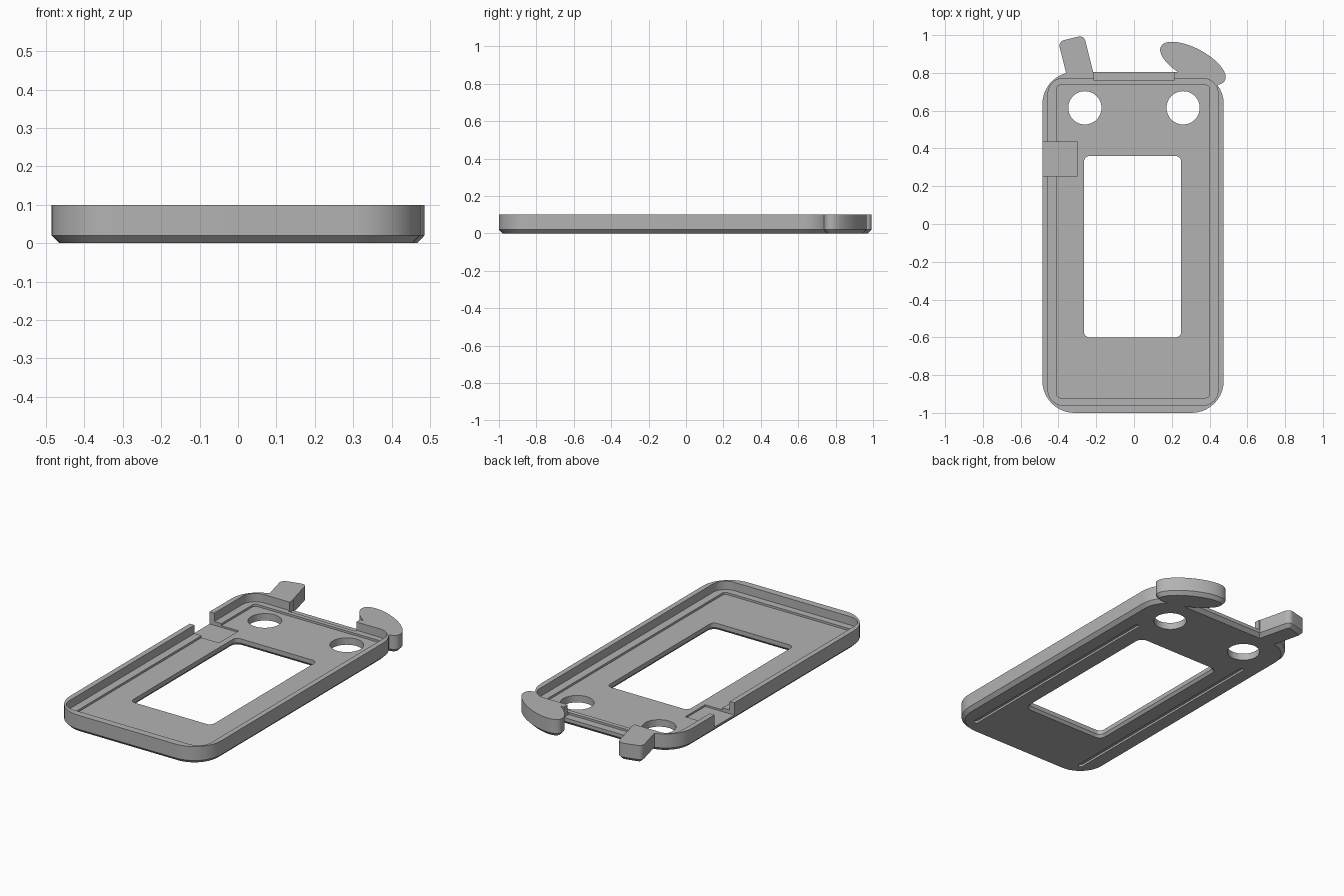
import bpy, bmesh, math
from mathutils import Vector, Matrix

old = bpy.data.objects.get("Cube")
if old:
    bpy.data.objects.remove(old, do_unlink=True)

grey = bpy.data.materials.new("plain grey")
grey.use_nodes = True
COLOUR = (0.45, 0.45, 0.45, 1)
grey.diffuse_color = COLOUR
grey.node_tree.nodes["Principled BSDF"].inputs["Base Color"].default_value = COLOUR


def rounded(x0, x1, y0, y1, r, grow=0, steps=10):
    """Rounded rectangle outline, optionally offset outwards."""
    corners = [(x1 - r, y1 - r), (x0 + r, y1 - r), (x0 + r, y0 + r), (x1 - r, y0 + r)]
    r += grow
    pts = []
    for k, (cx, cy) in enumerate(corners):
        for i in range(steps + 1):
            a = math.pi / 2 * (k + i / steps)
            pts.append(Vector((cx + r * math.cos(a), cy + r * math.sin(a), 0)))
    return pts


def oval(cx, cy, rx, ry, steps=48):
    return [Vector((cx + rx * math.cos(2 * math.pi * i / steps),
                    cy + ry * math.sin(2 * math.pi * i / steps), 0)) for i in range(steps)]


def turned(pts, degrees, cx, cy):
    m = Matrix.Translation((cx, cy, 0)) @ Matrix.Rotation(math.radians(degrees), 4, 'Z')
    return [m @ p for p in pts]


def solid(name, *sections):
    """Loft a closed solid through (outline, height) sections."""
    bm = bmesh.new()
    rings = [[bm.verts.new((p.x, p.y, z)) for p in pts] for pts, z in sections]
    bm.faces.new(rings[0][::-1])
    bm.faces.new(rings[-1])
    for low, high in zip(rings, rings[1:]):
        n = len(low)
        for i in range(n):
            j = (i + 1) % n
            bm.faces.new((low[i], low[j], high[j], high[i]))
    bmesh.ops.recalc_face_normals(bm, faces=bm.faces)
    mesh = bpy.data.meshes.new(name)
    bm.to_mesh(mesh)
    bm.free()
    mesh.materials.append(grey)
    obj = bpy.data.objects.new(name, mesh)
    bpy.context.collection.objects.link(obj)
    return obj


def combine(target, other, operation):
    mod = target.modifiers.new(operation.lower(), 'BOOLEAN')
    mod.operation, mod.solver, mod.object = operation, 'EXACT', other
    bpy.context.view_layer.objects.active = target
    bpy.ops.object.modifier_apply(modifier=mod.name)
    bpy.data.objects.remove(other, do_unlink=True)


TOP, LEDGE, FLOOR, SLOT = 0.1, 0.052, 0.04, 0.03
CHAMFER = 0.02
ABOVE = 0.2

# Tray body with a chamfered underside
outer = (-0.485, 0.475, -1.0, 0.805, 0.17)
case = solid("case_tray", (rounded(*outer, grow=-CHAMFER), 0),
             (rounded(*outer), CHAMFER), (rounded(*outer), TOP))

# Slanted tab and tilted oval lug on the back edge
tab = (-0.07, 0.07, -0.13, 0.115, 0.03)
combine(case, solid("tab",
                    (turned(rounded(*tab, grow=-CHAMFER), 14, -0.305, 0.871), 0),
                    (turned(rounded(*tab), 14, -0.305, 0.871), CHAMFER),
                    (turned(rounded(*tab), 14, -0.305, 0.871), TOP)), 'UNION')
combine(case, solid("lug",
                    (turned(oval(0, 0, 0.172, 0.06), -28, 0.312, 0.85), 0),
                    (turned(oval(0, 0, 0.192, 0.08), -28, 0.312, 0.85), CHAMFER),
                    (turned(oval(0, 0, 0.192, 0.08), -28, 0.312, 0.85), TOP)), 'UNION')

# Stepped recess: ledge, then floor
for name, shape, z in (("recess", (-0.455, 0.445, -0.96, 0.77, 0.08), LEDGE),
                       ("floor_recess", (-0.41, 0.40, -0.92, 0.735, 0.02), FLOOR),
                       ("side_slot", (-0.6, -0.30, 0.255, 0.435, 0.001), SLOT),
                       ("back_gap", (-0.212, 0.212, 0.76, 0.812, 0.001), FLOOR)):
    outline = rounded(*shape)
    combine(case, solid(name, (outline, z), (outline, ABOVE)), 'DIFFERENCE')

# Window, flared towards the underside
window = (-0.265, 0.25, -0.60, 0.36, 0.03)
combine(case, solid("window", (rounded(*window, grow=0.02), -0.01),
                    (rounded(*window), 0.015), (rounded(*window), ABOVE)), 'DIFFERENCE')

# Round holes and the long grooves underneath
for side in (-1, 1):
    hole = oval(side * 0.26, 0.615, 0.088, 0.088)
    combine(case, solid("hole", (hole, -0.1), (hole, ABOVE)), 'DIFFERENCE')
    x = side * 0.37 - 0.005
    groove = rounded(x - 0.013, x + 0.013, -0.91, 0.47, 0.012)
    combine(case, solid("groove", (groove, -0.1), (groove, 0.012)), 'DIFFERENCE')

bpy.ops.object.select_all(action='DESELECT')
case.select_set(True)
bpy.context.view_layer.objects.active = case
bpy.ops.object.shade_smooth_by_angle(angle=math.radians(25))
